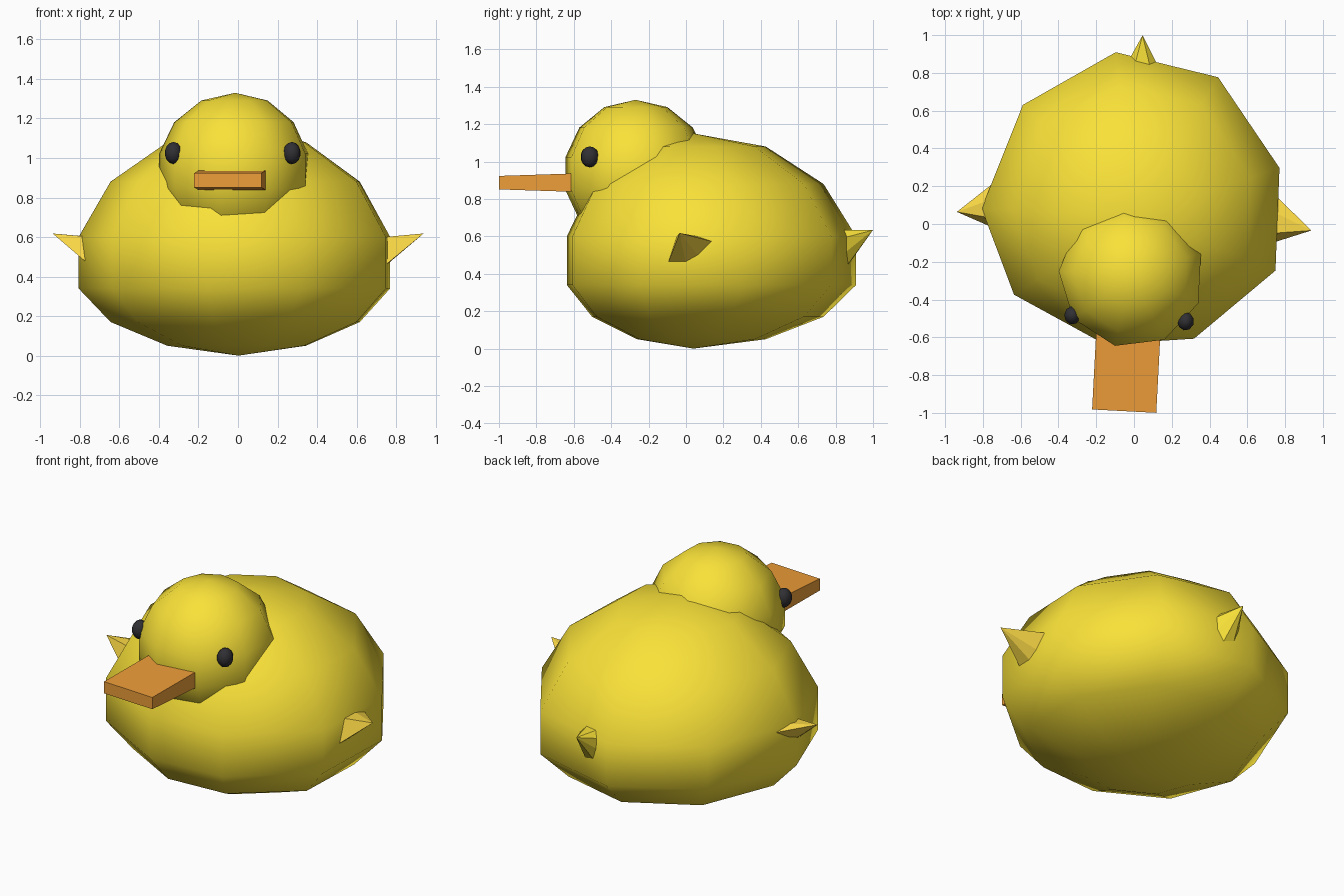
import bpy, math
from mathutils import Matrix

if "Cube" in bpy.data.objects:
    bpy.data.objects.remove(bpy.data.objects["Cube"])

# The whole toy is turned slightly about the vertical axis
TURN = Matrix.Rotation(math.radians(-3), 4, 'Z')


def material(name, rgb):
    m = bpy.data.materials.new(name)
    m.diffuse_color = (*rgb, 1)
    m.use_nodes = True
    m.node_tree.nodes["Principled BSDF"].inputs["Base Color"].default_value = m.diffuse_color
    return m


YELLOW = material("yellow", (0.95, 0.76, 0.04))
WING = material("wing_yellow", (0.95, 0.68, 0.06))
ORANGE = material("orange", (0.85, 0.34, 0.04))
BLACK = material("black", (0.03, 0.03, 0.035))


def add(name, verts, faces, mat, smooth=False):
    me = bpy.data.meshes.new(name)
    me.from_pydata(verts, [], faces)
    me.transform(TURN)
    me.materials.append(mat)
    ob = bpy.data.objects.new(name, me)
    bpy.context.collection.objects.link(ob)
    bpy.context.view_layer.objects.active = ob
    bpy.ops.object.select_all(action='DESELECT')
    ob.select_set(True)
    bpy.ops.object.mode_set(mode='EDIT')
    bpy.ops.mesh.select_all(action='SELECT')
    bpy.ops.mesh.normals_make_consistent(inside=False)
    bpy.ops.object.mode_set(mode='OBJECT')
    for p in me.polygons:
        p.use_smooth = smooth
    return ob


def blob(name, centre, outline, rings, bottom, top, mat):
    """Closed round form: rings are (z, scale) of one outline, with a pole at each end."""
    cx, cy = centre
    n = len(outline)
    verts = [(cx + x * s, cy + y * s, z) for z, s in rings for x, y in outline]
    verts += [(cx, cy, bottom), (cx, cy, top)]
    lo, hi = len(verts) - 2, len(verts) - 1
    last = (len(rings) - 1) * n
    faces = []
    for i in range(n):
        j = (i + 1) % n
        faces += [(lo, j, i), (hi, last + i, last + j)]
        for k in range(0, last, n):
            faces.append((k + i, k + j, k + n + j, k + n + i))
    return add(name, verts, faces, mat, True)


def ball(name, centre, radii, mat):
    """Nine-sided, seven-ring ball."""
    cx, cy, cz = centre
    rx, ry, rz = radii
    outline = [(rx * math.cos(math.radians(20 + 40 * i)),
                ry * math.sin(math.radians(20 + 40 * i))) for i in range(9)]
    rings = [(cz - rz * math.cos(math.pi * k / 7), math.sin(math.pi * k / 7)) for k in range(1, 7)]
    return blob(name, (cx, cy), outline, rings, cz - rz, cz + rz, mat)


def spike(name, base, tip, mat):
    n = len(base)
    faces = [tuple(range(n))] + [(i, (i + 1) % n, n) for i in range(n)]
    return add(name, base + [tip], faces, mat)


# Body: egg-like outline, fuller at the back
polar = [(21.5, .81), (62, .86), (99.5, .875), (138, .835), (180, .81),
         (216, .76), (260, .695), (299, .72), (342, .80)]
body_outline = [(r * math.cos(math.radians(a)), r * math.sin(math.radians(a))) for a, r in polar]
body_rings = [(.05, .445), (.17, .80), (.34, 1), (.60, 1), (.88, .80), (1.08, .445)]
blob("body", (0, .04), body_outline, body_rings, 0, 1.15, YELLOW)

# Head
ball("head", (0, -.27, .935), (.395, .395, .395), YELLOW)

# Bill: flat tapered slab
bill = [(x, y, .887 + s * h) for y, h in ((-.5, .052), (-.992, .036))
        for x, s in ((-.17, -1), (.17, -1), (.17, 1), (-.17, 1))]
add("bill", bill, [(0, 1, 2, 3), (4, 5, 6, 7)] +
    [(i, (i + 1) % 4, 4 + (i + 1) % 4, 4 + i) for i in range(4)], ORANGE)

# Eyes and wings on both sides
wing_base = [(-.06, .45), (.04, .45), (.11, .49), (.19, .57), (.10, .60), (-.01, .60)]
for side, s in (("left", -1), ("right", 1)):
    ball(side + "_eye", (s * .30, -.50, 1.025), (.045, .05, .056), BLACK)
    spike(side + "_wing", [(s * .74, y, z) for y, z in wing_base], (s * .94, .015, .618), WING)

# Tail: small fan-like cone with an upturned tip
tail_base = [(-.04, .41), (.04, .41), (.08, .50), (.085, .59), (.04, .635),
             (-.04, .635), (-.085, .59), (-.08, .50)]
spike("tail", [(x, .84, z) for x, z in tail_base], (-.007, 1.0, .633), YELLOW)
